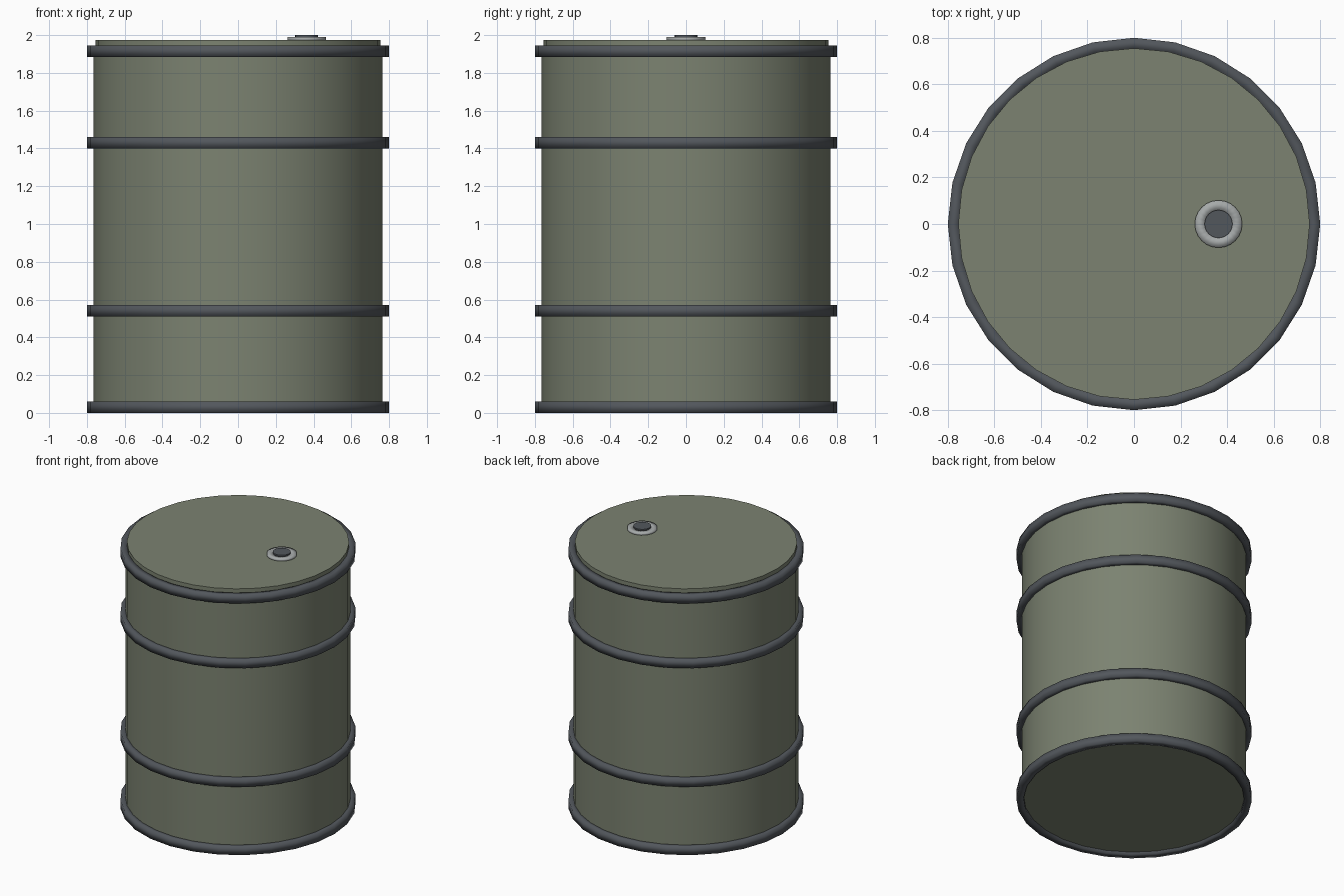
import bpy, bmesh, math

if "Cube" in bpy.data.objects:
    bpy.data.objects.remove(bpy.data.objects["Cube"])


def material(name, rgb):
    m = bpy.data.materials.new(name)
    m.diffuse_color = (*rgb, 1)
    m.use_nodes = True
    m.node_tree.nodes["Principled BSDF"].inputs["Base Color"].default_value = m.diffuse_color
    return m


olive = material("olive_paint", (0.20, 0.225, 0.165))
dark = material("dark_steel", (0.085, 0.095, 0.108))
steel = material("light_steel", (0.38, 0.40, 0.40))


def finish(name, bm, mat):
    bmesh.ops.recalc_face_normals(bm, faces=bm.faces)
    mesh = bpy.data.meshes.new(name)
    bm.to_mesh(mesh)
    bm.free()
    ob = bpy.data.objects.new(name, mesh)
    bpy.context.collection.objects.link(ob)
    mesh.materials.append(mat)
    return ob


def cylinder(name, r, z0, z1, mat, x=0, n=32):
    bm = bmesh.new()
    bmesh.ops.create_cone(bm, cap_ends=True, segments=n, radius1=r, radius2=r, depth=z1 - z0)
    bmesh.ops.translate(bm, verts=bm.verts, vec=(x, 0, (z0 + z1) / 2))
    # smooth side wall, flat caps with sharp rims
    for f in bm.faces:
        f.smooth = len(f.verts) == 4
    for e in bm.edges:
        e.smooth = all(len(f.verts) == 4 for f in e.link_faces)
    return finish(name, bm, mat)


def hoop(name, r_in, r_out, z0, z1, mat, x=0, n=28):
    # rectangular section swept round, shaded smooth to look rounded
    bm = bmesh.new()
    section = [(r_in, z0), (r_out, z0), (r_out, z1), (r_in, z1)]
    loops = []
    for i in range(n):
        a = 2 * math.pi * i / n
        loops.append([bm.verts.new((x + r * math.cos(a), r * math.sin(a), z)) for r, z in section])
    for i in range(n):
        a, b = loops[i], loops[(i + 1) % n]
        for j in range(4):
            k = (j + 1) % 4
            bm.faces.new((a[j], b[j], b[k], a[k])).smooth = True
    return finish(name, bm, mat)


# drum shell and lid
cylinder("drum_body", 0.765, 0.02, 1.94, olive)
cylinder("drum_lid", 0.755, 1.93, 1.975, olive)

# reinforcing hoops
for name, z in (("bottom", 0.03), ("lower", 0.54), ("upper", 1.43), ("top", 1.915)):
    hoop(name + "_hoop", 0.75, 0.80, z - 0.03, z + 0.03, dark)

# filler opening and its plug
hoop("filler_collar", 0.058, 0.102, 1.97, 1.99, steel, x=0.363, n=24)
cylinder("filler_plug", 0.06, 1.97, 2.0, dark, x=0.363, n=24)
